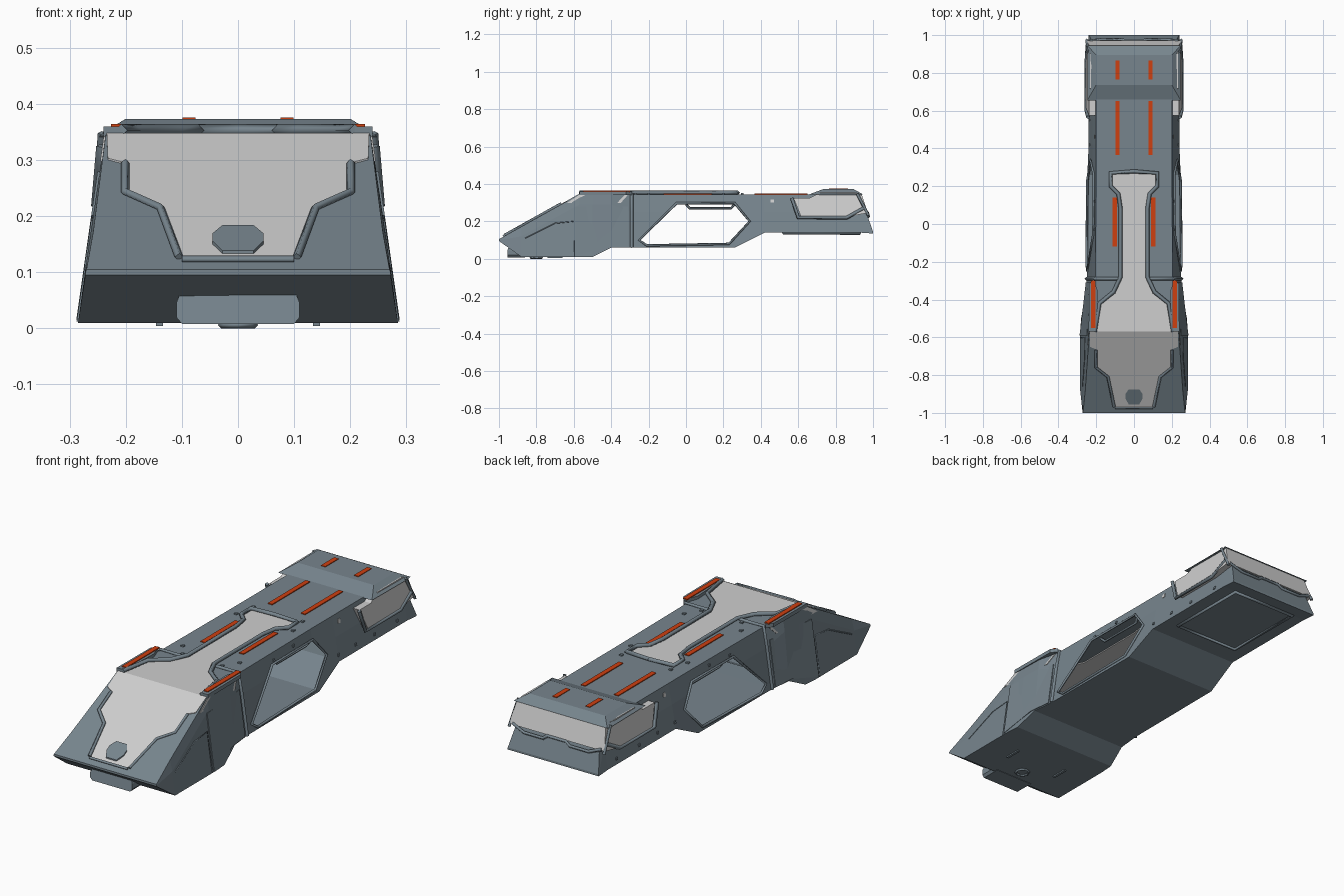
import bpy, bmesh, math
from mathutils import Vector

if "Cube" in bpy.data.objects:
    bpy.data.objects.remove(bpy.data.objects["Cube"])

def mat(name, c):
    m = bpy.data.materials.new(name)
    m.diffuse_color = (*c, 1)
    m.use_nodes = True
    m.node_tree.nodes["Principled BSDF"].inputs["Base Color"].default_value = m.diffuse_color
    return m
GREY = mat("slate grey", (0.185, 0.235, 0.27))
WHITE = mat("pale grey", (0.62, 0.62, 0.62))
ORANGE = mat("orange red", (0.62, 0.05, 0.005))

def make(name, verts, faces, m):
    me = bpy.data.meshes.new(name)
    me.from_pydata(verts, [], faces)
    bm = bmesh.new(); bm.from_mesh(me)
    bmesh.ops.recalc_face_normals(bm, faces=bm.faces)
    bm.to_mesh(me); bm.free()
    me.materials.append(m)
    o = bpy.data.objects.new(name, me)
    bpy.context.collection.objects.link(o)
    return o

def loft(name, rings, m):
    n = len(rings[0])
    v = [p for r in rings for p in r]
    f = [(i*n+j, i*n+(j+1) % n, (i+1)*n+(j+1) % n, (i+1)*n+j)
         for i in range(len(rings)-1) for j in range(n)]
    f += [tuple(range(n)), tuple(range(len(v)-n, len(v)))]
    return make(name, v, f, m)

def bake(o):
    dg = bpy.context.evaluated_depsgraph_get()
    return bpy.data.meshes.new_from_object(o.evaluated_get(dg))

def tube(name, pts, r, m=GREY, closed=False):
    c = bpy.data.curves.new(name, 'CURVE')
    c.dimensions = '3D'; c.bevel_depth = r; c.bevel_resolution = 0; c.use_fill_caps = True
    s = c.splines.new('POLY'); s.points.add(len(pts)-1)
    for p, q in zip(s.points, pts):
        p.co = (*q, 1)
    s.use_cyclic_u = closed
    t = bpy.data.objects.new(name + "_path", c)
    bpy.context.collection.objects.link(t)
    me = bake(t)
    bpy.data.objects.remove(t)
    me.materials.clear(); me.materials.append(m)
    o = bpy.data.objects.new(name, me)
    bpy.context.collection.objects.link(o)
    return o

def box(name, x, y, z, sx, sy, sz, m):
    r = lambda k: [(x-sx/2, y-sy/2, k), (x+sx/2, y-sy/2, k), (x+sx/2, y+sy/2, k), (x-sx/2, y+sy/2, k)]
    return loft(name, [r(z-sz/2), r(z+sz/2)], m)

# hull stations: y, bottom (z, half width), shoulder (z, hw), top (z, hw)
S = [(-1.0, .095, .272, .10, .272, .105, .27),
     (-.88, .01, .285, .12, .27, .172, .258),
     (-.57, .01, .285, .29, .245, .345, .236),
     (-.50, .01, .28, .29, .243, .345, .235),
     (-.40, .06, .262, .29, .24, .345, .232),
     (-.29, .06, .25, .25, .222, .345, .205),
     (.26, .06, .247, .25, .217, .345, .2),
     (.42, .14, .24, .25, .22, .345, .2),
     (.67, .14, .24, .25, .22, .345, .2),
     (.74, .14, .24, .25, .22, .37, .2),
     (.89, .14, .24, .25, .22, .37, .2),
     (.93, .14, .24, .25, .22, .345, .2),
     (1.0, .135, .24, .14, .24, .145, .239)]

def station(y):
    for a, b in zip(S, S[1:]):
        if y <= b[0]:
            t = (y-a[0])/(b[0]-a[0])
            return [p+(q-p)*t for p, q in zip(a, b)]
    return list(S[-1])

def top(y):
    return station(y)[5]

def hw(y, z):
    _, zb, wb, zm, wm, zt, wt = station(y)
    if z < zm:
        return wb+(wm-wb)*(z-zb)/(zm-zb)
    return wm+(wt-wm)*(z-zm)/(zt-zm)

# hollow hull shell with a door opening cut right through
hull = loft("hull", [[(-wb, y, zb), (wb, y, zb), (wm, y, zm), (wt, y, zt), (-wt, y, zt), (-wm, y, zm)]
                     for y, zb, wb, zm, wm, zt, wt in S], GREY)
door = [(-.25, .10), (-.21, .072), (.23, .08), (.34, .2), (.26, .297), (-.05, .297)]
cut = loft("door_cutter", [[(x, y, z) for y, z in door] for x in (-.5, .5)], GREY)
cut.hide_render = True
sm = hull.modifiers.new("shell", 'SOLIDIFY'); sm.thickness = .006; sm.offset = -1
bo = hull.modifiers.new("door", 'BOOLEAN'); bo.operation = 'DIFFERENCE'; bo.solver = 'EXACT'; bo.object = cut
hull_mesh = bake(hull)
hull.modifiers.clear(); hull.data = hull_mesh
bpy.data.objects.remove(cut)

# pale windscreen and roof panel, each with a raised border
def panel(name, half, m, up, down):
    full = half + [(-x, y) for x, y in reversed(half)]
    return loft(name, [[(x, y, top(y)+d) for x, y in full] for d in (-down, up)], m)
screen = [(.1, -.968), (.133, -.81), (.196, -.76), (.196, -.667), (.232, -.65), (.234, -.57)]
roof = [(.2, -.57), (.175, -.42), (.1, -.36), (.063, -.28), (.063, .08), (.075, .16), (.115, .2), (.115, .27)]
panel("windscreen", screen, WHITE, .003, .01)
panel("roof_panel", roof, WHITE, .003, .01)
for s in (-1, 1):
    tube("windscreen_border", [(s*(x+.005), y, top(y)+.004) for x, y in screen[:4]], .008)
    tube("roof_border", [(s*(x+.008), y, top(y)+.008) for x, y in roof] + [(0, .278, .353)], .011)
tube("nose_border", [(-.1, -.973, top(-.973)+.003), (.1, -.973, top(-.973)+.003)], .007)

# slabs following the hull side
def side_slab(name, outline, m, out, inn):
    for s in (-1, 1):
        loft(name, [[(s*(hw(y, z)+d), y, z) for y, z in outline] for d in (-inn, out)], m)
side_slab("cockpit_side_window", [(-.64, .297), (-.35, .297), (-.31, .342), (-.57, .342)], WHITE, .003, .01)
side_slab("side_marker", [(.453, .3), (.47, .3), (.47, .318), (.453, .318)], WHITE, .003, .002)
side_slab("front_fender", [(-.59, .015), (-.42, .065), (-.31, .065), (-.31, .28), (-.59, .28)], GREY, .004, .003)
for y, z in [(.42, .17), (.55, .17), (.69, .165), (.86, .165), (-.03, .31), (.12, .32)]:
    side_slab("side_bolt", [(y-.006, z-.006), (y+.006, z-.006), (y+.006, z+.006), (y-.006, z+.006)], GREY, .004, .002)

for s in (-1, 1):
    # cockpit roof edge, door frame, rib and seams
    rail = [(.205, -.57), (.24, -.57), (.238, -.32), (.215, -.29), (.19, -.36), (.192, -.42)]
    loft("cockpit_roof_edge", [[(s*x, y, z) for x, y in rail] for z in (.342, .36)], GREY)
    tube("door_frame", [(s*(hw(y, z)+.003), y, z) for y, z in door], .007, closed=True)
    tube("door_rail", [(s*.2, .0, .29), (s*.19, .02, .27), (s*.19, .24, .27), (s*.2, .26, .29)], .007)
    tube("body_rib", [(s*(hw(-.29, z)+.002), -.29, z) for z in (.06, .25, .35)] + [(s*.08, -.29, .348)], .009)
    tube("fender_seam", [(s*hw(y, z), y, z) for y, z in [(-.86, .11), (-.7, .19), (-.6, .2), (-.6, .012)]], .003)
    # orange roof stripes
    for x, y0, y1, z in [(.215, -.55, -.3, .361), (.102, -.12, .14, .346),
                         (.087, .365, .65, .346), (.087, .765, .865, .373)]:
        box("roof_stripe", s*x, (y0+y1)/2, z, .023, y1-y0, .006, ORANGE)
    for x, y in [(.105, -.27), (.15, -.2), (.15, .2), (.13, .3)]:
        box("roof_bolt", s*x, y, .347, .014, .014, .008, GREY)
    # frame below the rear windows and rear corner fin
    tube("rear_window_frame", [(s*.243, .565, .325), (s*.252, .6, .22), (s*.252, .86, .22),
                               (s*.246, .95, .27)], .01)
    tube("rear_corner_fin", [(s*.242, .915, .348), (s*.25, .975, .232)], .008)
    box("skid_foot", s*.14, -.7, .009, .012, .08, .01, GREY)

# rear window block, wrapped round the tail
def block(name, outline, w, m):
    loft(name, [[(s*w(z), y, z) for y, z in outline] for s in (-1, 1)], m)
block("rear_windows", [(.575, .325), (.615, .225), (.86, .225), (.972, .245), (.94, .343), (.9, .355), (.72, .355), (.66, .325)],
      lambda z: .254-(z-.23)*.17, WHITE)
# rear roof cap and tail panel step
block("rear_roof_cap", [(.655, .343), (.735, .373), (.895, .373), (.945, .345), (.93, .34)],
      lambda z: .247-max(0, z-.352)*2.2, GREY)
tail = [(-.235, .25), (-.17, .225), (-.07, .225), (-.05, .24), (.05, .24), (.07, .225), (.17, .225), (.235, .25)]
tube("tail_panel_lip", [(x, 1.037-z*.27, z) for x, z in tail], .008)

# windscreen vent
vent = [(.028, -.955), (.045, -.925), (.045, -.9), (.028, -.875)]
panel("windscreen_vent", vent, GREY, .009, .002)

# scoop under the nose
scoop = [(-.1, .008), (.1, .008), (.11, .02), (.11, .045), (.1, .07), (.055, .09), (-.055, .09), (-.1, .07), (-.11, .045), (-.11, .02)]
loft("nose_scoop", [[(x, -.955+max(0, z-.045)*.4, z) for x, z in scoop], [(x, -.86, z) for x, z in scoop]], GREY)

# underside hook ring and rear hatch border
tube("tow_ring", [(.03*math.cos(a*math.pi/4), -.8+.03*math.sin(a*math.pi/4), .006) for a in range(8)], .006, closed=True)
tube("belly_hatch_border", [(-.17, .52, .14), (.17, .52, .14), (.17, .93, .138), (-.17, .93, .138)], .01, closed=True)
